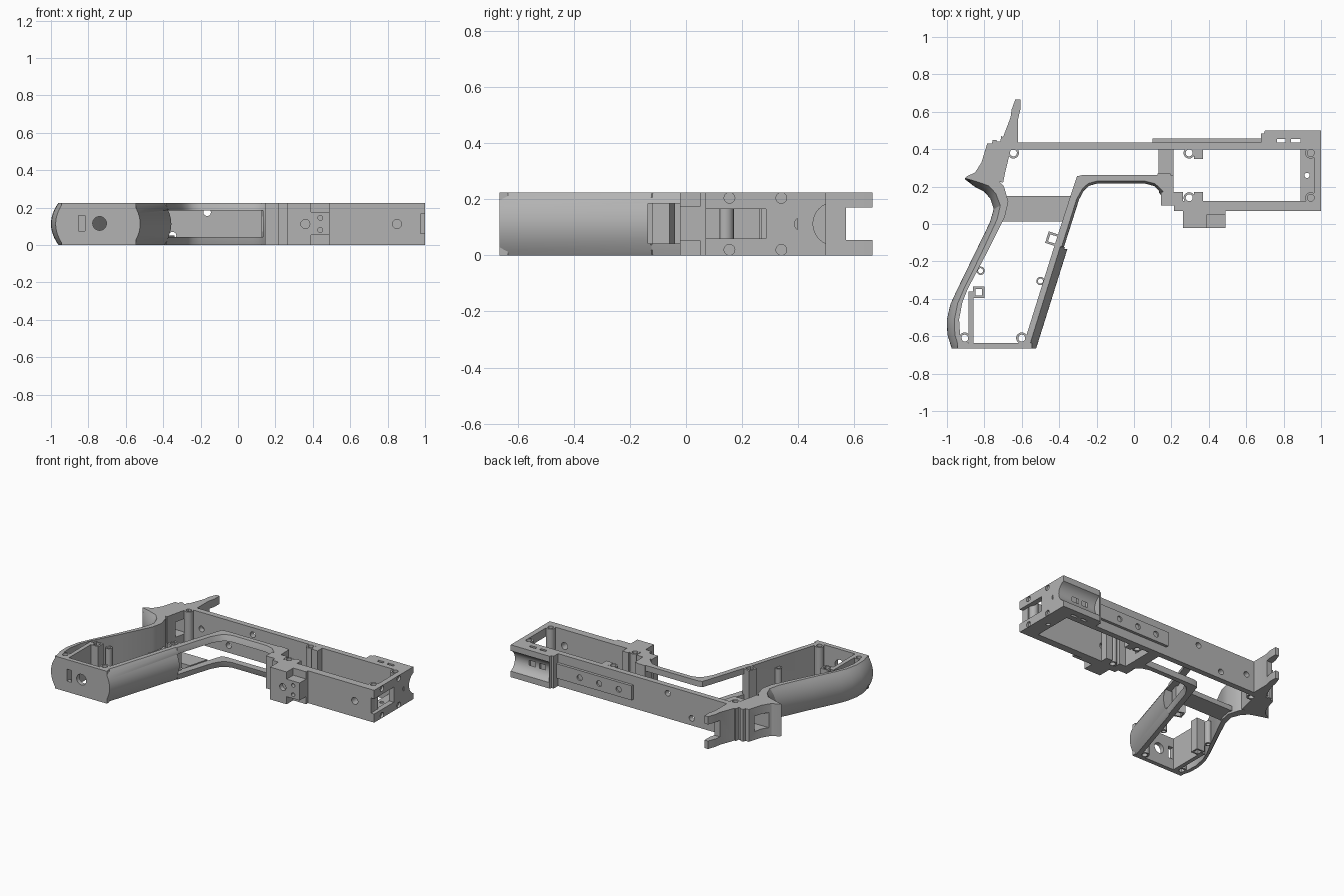
import bpy, bmesh, math
from mathutils import Vector, Matrix

H = 0.225
grey = bpy.data.materials.new("plain_grey")
grey.diffuse_color = (0.45, 0.45, 0.45, 1)


def finish(name, bm):
    bmesh.ops.recalc_face_normals(bm, faces=bm.faces[:])
    me = bpy.data.meshes.new(name)
    bm.to_mesh(me)
    bm.free()
    me.materials.append(grey)
    ob = bpy.data.objects.new(name, me)
    bpy.context.collection.objects.link(ob)
    return ob


def prism(name, pts, z0=0, z1=H):
    bm = bmesh.new()
    f = bm.faces.new([bm.verts.new((x, y, z0)) for x, y in pts])
    r = bmesh.ops.extrude_face_region(bm, geom=[f])
    bmesh.ops.translate(bm, vec=(0, 0, z1 - z0),
                        verts=[v for v in r["geom"] if isinstance(v, bmesh.types.BMVert)])
    return finish(name, bm)


def box(name, x0, x1, y0, y1, z0=0, z1=H):
    return prism(name, [(x0, y0), (x1, y0), (x1, y1), (x0, y1)], z0, z1)


def rod(name, c, r, length, axis="Z"):
    bm = bmesh.new()
    rot = {"X": Matrix.Rotation(math.pi / 2, 4, "Y"),
           "Y": Matrix.Rotation(math.pi / 2, 4, "X"), "Z": Matrix()}[axis]
    bmesh.ops.create_cone(bm, cap_ends=True, segments=32, radius1=r, radius2=r,
                          depth=length, matrix=Matrix.Translation(c) @ rot)
    return finish(name, bm)


def cut(ob, *cutters):
    for c in cutters:
        m = ob.modifiers.new("cut", "BOOLEAN")
        m.operation, m.solver, m.object = "DIFFERENCE", "EXACT", c
        bpy.context.view_layer.objects.active = ob
        bpy.ops.object.modifier_apply(modifier=m.name)
        bpy.data.objects.remove(c)


def strap(name, rows, n=12):
    """Wall along a path; each row is outer x, y, inner x, y, edge rounding."""
    bm = bmesh.new()
    rings = []
    for ox, oy, ix, iy, b in rows:
        o, i = Vector((ox, oy, 0)), Vector((ix, iy, 0))
        d = (i - o).normalized()
        ring = []
        for k in range(n + 1):
            u = 2 * k / n - 1
            p = o + d * b * u * u
            ring.append(bm.verts.new((p.x, p.y, H * k / n)))
        ring += [bm.verts.new((ix, iy, H)), bm.verts.new((ix, iy, 0))]
        rings.append(ring)
    for a, b in zip(rings, rings[1:]):
        for k in range(len(a)):
            j = (k + 1) % len(a)
            bm.faces.new((a[k], a[j], b[j], b[k]))
    bm.faces.new(rings[0])
    bm.faces.new(rings[-1])
    return finish(name, bm)


def post(name, x, y, r=0.026, z0=0, z1=H):
    p = rod(name, (x, y, (z0 + z1) / 2), r, z1 - z0)
    cut(p, rod("bore", (x, y, H / 2), r * 0.62, 1))


# Rounded rear wall of the grip
strap("grip_rear_wall", [
    (-0.905, 0.240, -0.885, 0.255, 0.006), (-0.853, 0.200, -0.815, 0.262, 0.03),
    (-0.800, 0.172, -0.74, 0.25, 0.04), (-0.768, 0.135, -0.695, 0.20, 0.04),
    (-0.750, 0.080, -0.672, 0.12, 0.04), (-0.770, 0.010, -0.690, 0.04, 0.04),
    (-0.860, -0.175, -0.790, -0.160, 0.04), (-0.950, -0.360, -0.888, -0.345, 0.04),
    (-0.982, -0.430, -0.918, -0.42, 0.04), (-1.0, -0.510, -0.935, -0.51, 0.04),
    (-0.998, -0.590, -0.930, -0.59, 0.04), (-0.975, -0.665, -0.90, -0.665, 0.04)])

# Front wall of the grip flowing into the arch, split by a long slot
front = strap("grip_front_wall_and_arch", [
    (-0.523, -0.665, -0.597, -0.665, 0.04), (-0.355, -0.130, -0.425, -0.115, 0.04),
    (-0.367, -0.125, -0.422, -0.105, 0.02), (-0.285, 0.130, -0.343, 0.140, 0.022),
    (-0.265, 0.170, -0.305, 0.255, 0.022), (-0.235, 0.197, -0.27, 0.263, 0.022),
    (-0.200, 0.207, -0.20, 0.263, 0.022), (0.060, 0.207, 0.06, 0.263, 0.022),
    (0.105, 0.195, 0.13, 0.263, 0.022), (0.140, 0.160, 0.21, 0.263, 0.022),
    (0.155, 0.130, 0.212, 0.18, 0.018), (0.163, 0.100, 0.215, 0.10, 0.01)])
cut(front, box("slot", -0.5, 0.135, -0.135, 0.4, 0.043, 0.185))

# Grip base with slot and round hole
base = box("grip_base", -0.945, -0.545, -0.665, -0.635)
cut(base, box("slot", -0.853, -0.817, -0.8, -0.5, 0.075, 0.158),
    rod("hole", (-0.74, -0.65, 0.115), 0.037, 0.3, "Y"))

# Rear tang with ridges and a forked upright
tang = prism("rear_tang", [
    (-0.905, 0.243), (-0.86, 0.25), (-0.80, 0.255), (-0.70, 0.22), (-0.69, 0.27),
    (-0.66, 0.395), (-0.62, 0.395), (-0.62, 0.56), (-0.608, 0.61), (-0.608, 0.665),
    (-0.635, 0.665), (-0.655, 0.61), (-0.66, 0.57), (-0.70, 0.465), (-0.71, 0.47),
    (-0.715, 0.44), (-0.73, 0.44), (-0.735, 0.45), (-0.755, 0.45), (-0.76, 0.43),
    (-0.785, 0.43), (-0.815, 0.33), (-0.85, 0.275), (-0.89, 0.257)])
cut(tang, box("fork_gap", -0.8, -0.5, 0.57, 0.8, 0.055, 0.17),
    box("window", -0.95, -0.6, 0.29, 0.385, 0.06, 0.165))

# Long top rail with cross holes
rail = box("top_rail", -0.67, 1.0, 0.398, 0.437)
cut(rail, *[rod("hole", (x, 0.42, z), 0.02, 0.2, "Y")
            for x, z in ((-0.165, 0.175), (-0.35, 0.05), (-0.56, 0.11))])
strip = box("rail_strip", 0.10, 0.69, 0.436, 0.456, 0.062, 0.163)
cut(strip, *[rod("hole", (x, 0.46, 0.112), 0.02, 0.03, "Y") for x in (0.2, 0.35, 0.5)])

# Saddle block on top of the front end
saddle = prism("saddle_block", [(0.68, 0.436), (1.0, 0.436), (1.0, 0.50), (0.70, 0.50),
                                (0.695, 0.485), (0.68, 0.485)])
cut(saddle, rod("groove", (0.87, 0.53, 0.1125), 0.077, 0.33, "X"),
    box("slot", 0.765, 0.81, 0.42, 0.455, -1, 1), box("slot", 0.84, 0.89, 0.42, 0.455, -1, 1))

# Front housing: lower wall, end wall and inner ledge
lower = box("housing_lower_wall", 0.215, 1.0, 0.07, 0.122)
cut(lower, box("notch", 0.975, 1.1, 0, 0.3, 0.06, 0.165),
    *[rod("hole", (x, 0.07, 0.112), 0.024, 0.2, "Y") for x in (0.36, 0.85)])
end = box("housing_end_wall", 0.963, 1.0, 0.12, 0.40)
cut(end, box("window", 0.9, 1.1, 0.115, 0.285, 0.06, 0.165),
    *[rod("hole", (1.0, y, z), 0.019, 0.03, "X")
      for y in (0.155, 0.34) for z in (0.02, 0.205)],
    rod("hole", (1.0, 0.41, 0.112), 0.023, 0.04, "X"))
ledge = box("housing_ledge", 0.89, 0.965, 0.12, 0.40, 0, 0.05)
cut(ledge, rod("hole", (0.925, 0.26, 0), 0.014, 0.3))

# Low cross plates joining the walls
box("housing_rear_plate", 0.13, 0.212, 0.262, 0.40, 0, 0.05)
box("housing_rear_block", 0.145, 0.262, 0.10, 0.17)
prism("grip_cross_plate", [(-0.71, 0.013), (-0.38, 0.013), (-0.34, 0.15), (-0.69, 0.15)], 0.015, 0.05)

# Stepped block under the housing
under = box("under_block", 0.262, 0.49, -0.022, 0.072)
cut(under, box("step", 0.39, 0.6, -0.1, 0.05, 0.175, 0.3),
    box("step", 0.39, 0.6, -0.1, 0.05, -0.1, 0.053),
    rod("hole", (0.36, -0.02, 0.112), 0.024, 0.06, "Y"),
    *[rod("hole", (0.44, -0.02, z), 0.013, 0.06, "Y") for z in (0.08, 0.145)])

# Screw posts and their pads
for x, y in ((-0.905, -0.61), (-0.60, -0.61), (-0.645, 0.38), (0.295, 0.38),
             (0.945, 0.38), (0.295, 0.14), (0.945, 0.14)):
    post("screw_post", x, y, 0.03)
for x, y in ((-0.82, -0.25), (-0.50, -0.305)):
    post("guide_post", x, y, 0.022, 0, 0.16)
for y in (0.348, 0.12):
    box("post_pad", 0.322, 0.37, y, y + 0.052)

# Inner rib and square sockets
box("grip_rib", -0.885, -0.857, -0.64, -0.36)
for x, y, s, a in ((-0.83, -0.365, 0.03, 0), (-0.435, -0.08, 0.032, -18), (0.16, 0.235, 0.034, 0)):
    def square(s):
        q = [Matrix.Rotation(math.radians(a), 2) @ Vector(p)
             for p in ((-s, -s), (s, -s), (s, s), (-s, s))]
        return [(x + p.x, y + p.y) for p in q]
    sock = prism("square_socket", square(s))
    cut(sock, prism("bore", square(s * 0.62), -1, 1))

# Smooth curved faces, keep edges sharp
bpy.ops.object.select_all(action="SELECT")
bpy.ops.object.shade_smooth_by_angle(angle=math.radians(30))
